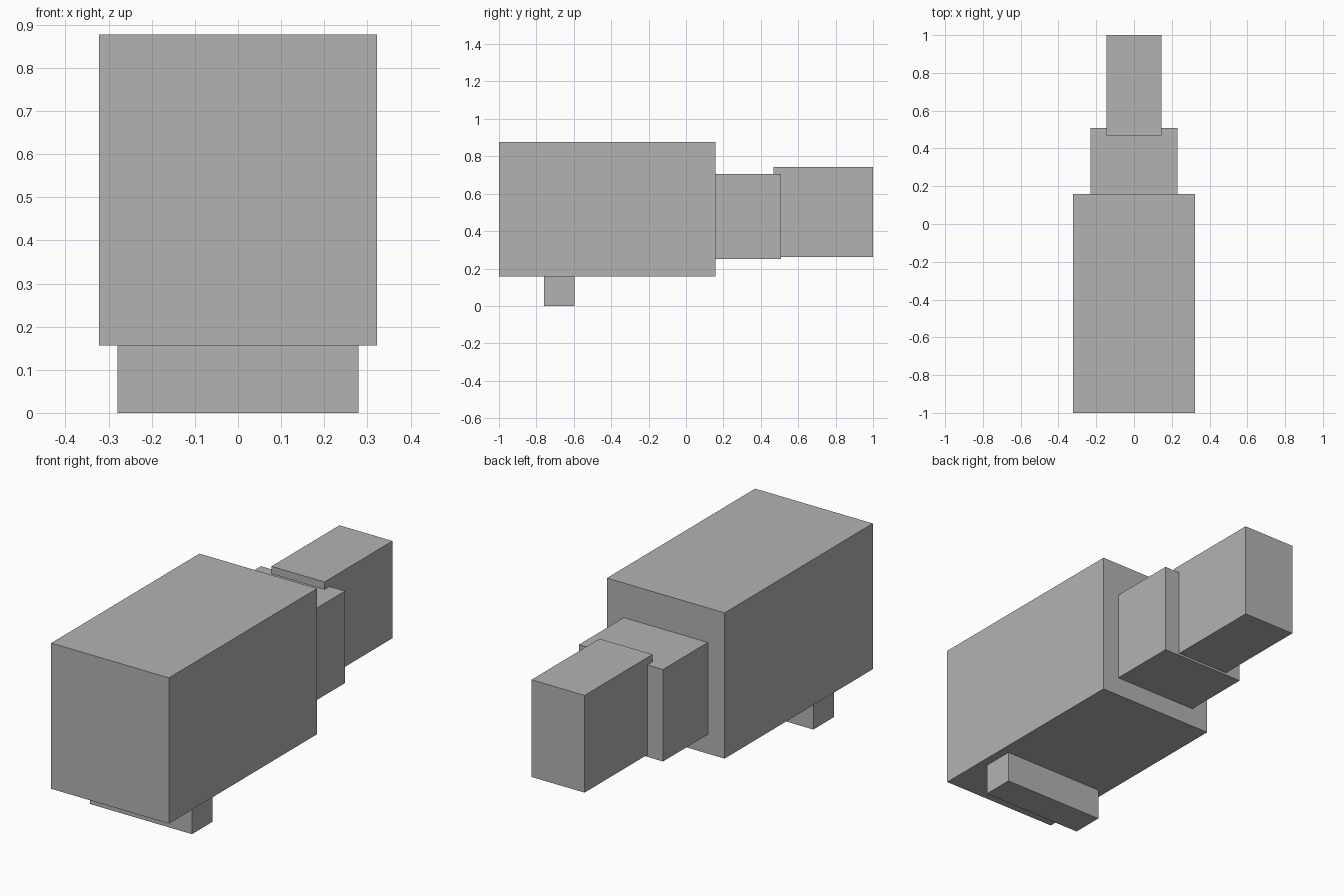
import bpy
import bmesh
from mathutils import Vector

default = bpy.data.objects.get("Cube")
if default:
    bpy.data.objects.remove(default, do_unlink=True)

# One plain grey for every part
GREY = (0.45, 0.45, 0.45, 1.0)
grey = bpy.data.materials.new("plain grey")
grey.use_nodes = True
grey.diffuse_color = GREY
grey.node_tree.nodes["Principled BSDF"].inputs["Base Color"].default_value = GREY


def block(name, half_width, y_range, z_range):
    """Box centred on x = 0, spanning the given y and z ranges."""
    low = Vector((-half_width, y_range[0], z_range[0]))
    high = Vector((half_width, y_range[1], z_range[1]))
    mesh = bpy.data.meshes.new(name)
    bm = bmesh.new()
    bmesh.ops.create_cube(bm, size=1)
    bmesh.ops.scale(bm, vec=high - low, verts=bm.verts)
    bm.to_mesh(mesh)
    bm.free()
    mesh.materials.append(grey)
    obj = bpy.data.objects.new(name, mesh)
    obj.location = (low + high) / 2
    bpy.context.collection.objects.link(obj)
    return obj


# Large main housing at the front
block("main_body", 0.322, (-1.0, 0.158), (0.156, 0.877))
# Narrower collar behind it
block("middle_collar", 0.23, (0.158, 0.508), (0.251, 0.706))
# Rear block, set into the collar and slightly taller
block("rear_block", 0.145, (0.469, 1.0), (0.262, 0.743))
# Cross bar under the front of the housing
block("front_foot", 0.279, (-0.758, -0.597), (0.0, 0.156))
